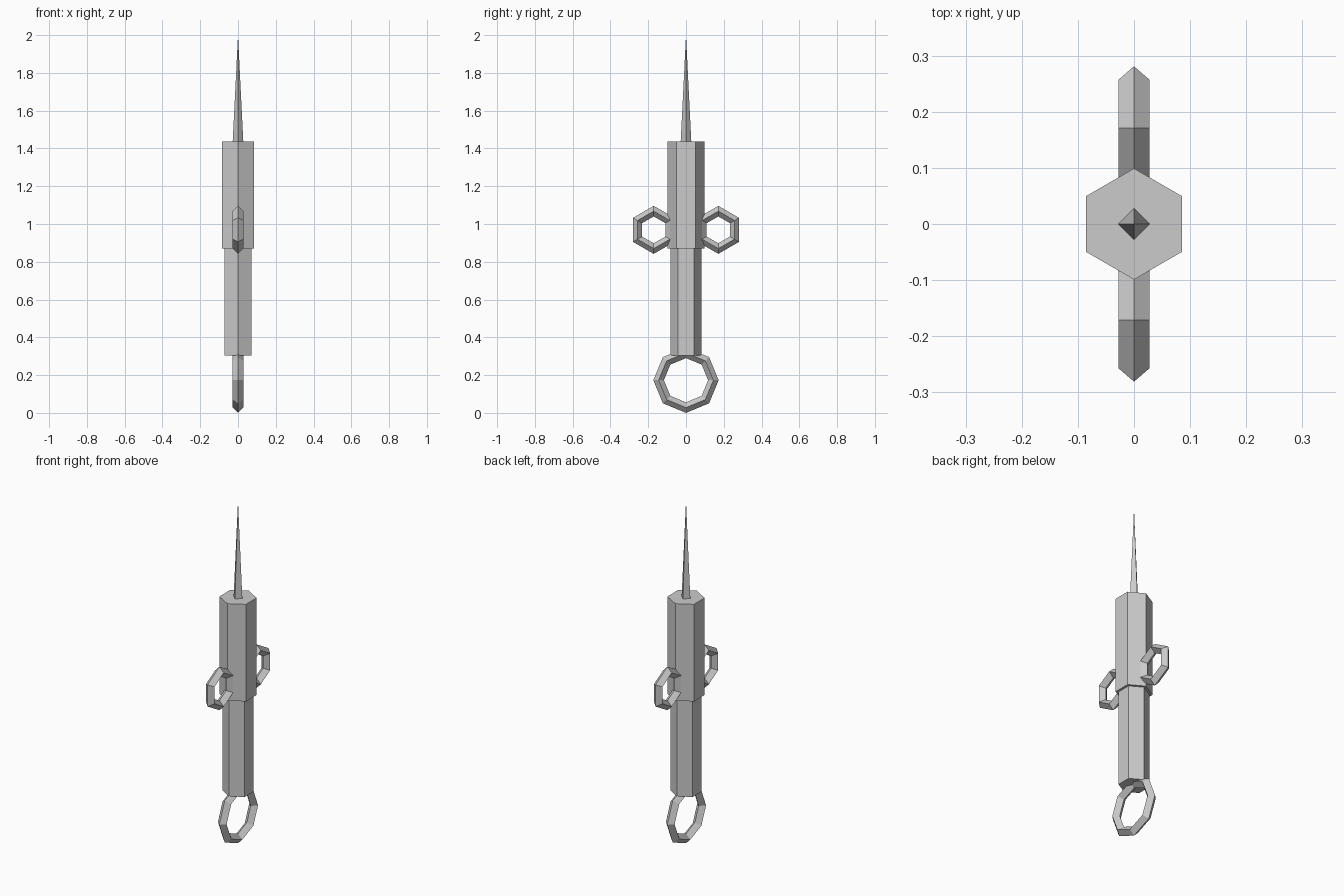
import bpy
from math import pi

if "Cube" in bpy.data.objects:
    bpy.data.objects.remove(bpy.data.objects["Cube"])


def prism(name, sides, r_bottom, r_top, z0, z1):
    # Blender's cones start with a corner on +y, which matches the barrels
    bpy.ops.mesh.primitive_cone_add(vertices=sides, radius1=r_bottom, radius2=r_top,
                                    depth=z1 - z0, location=(0, 0, (z0 + z1) / 2))
    bpy.context.object.name = name


def ring(name, sides, radius, y, z):
    # Ring in the y-z plane with a diamond cross-section
    bpy.ops.mesh.primitive_torus_add(major_segments=sides, minor_segments=4,
                                     major_radius=radius, minor_radius=0.028,
                                     location=(0, y, z), rotation=(0, pi / 2, 0))
    bpy.context.object.name = name
    bpy.ops.object.shade_flat()


# Hexagonal barrels and needle
prism("plunger_body", 6, 0.083, 0.083, 0.305, 0.87)
prism("barrel", 6, 0.099, 0.099, 0.87, 1.437)
prism("needle", 4, 0.028, 0, 1.437, 2.0)

# Thumb ring and pair of finger rings
ring("thumb_ring", 8, 0.145, 0, 0.173)
for side, label in ((-1, "front"), (1, "back")):
    ring(label + "_finger_ring", 6, 0.099, side * 0.171, 0.969)
